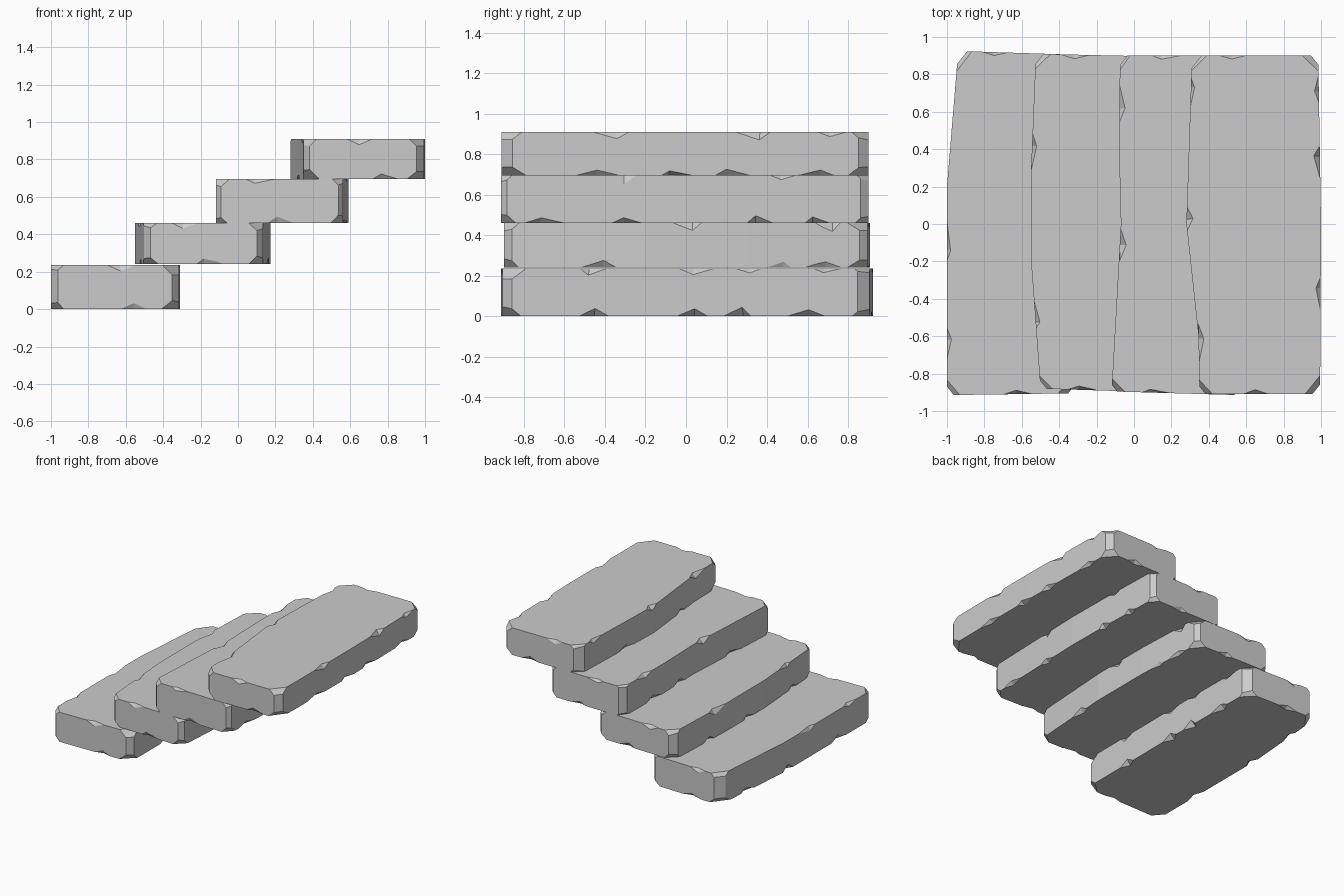
import bpy, bmesh, random
from mathutils import Vector

if "Cube" in bpy.data.objects:
    bpy.data.objects.remove(bpy.data.objects["Cube"])

random.seed(4)
Y0, Y1 = -0.905, 0.9


def edge_x(pts, y):
    """x of a side outline at a given y."""
    for (xa, ya), (xb, yb) in zip(pts, pts[1:]):
        if ya <= y <= yb:
            return xa + (xb - xa) * (y - ya) / (yb - ya)
    return pts[-1][0]


def cut(bm, point, normal):
    """Slice a flat facet off the stone and close the hole."""
    geom = bm.verts[:] + bm.edges[:] + bm.faces[:]
    bmesh.ops.bisect_plane(bm, geom=geom, dist=1e-5, plane_co=point,
                           plane_no=normal.normalized(), clear_outer=True)
    rim = [e for e in bm.edges if e.is_boundary]
    if rim:
        bmesh.ops.edgeloop_fill(bm, edges=rim)


def chip(bm, centre, size):
    """Octahedron cutter that leaves two triangular facets on an edge."""
    c = Vector(centre)
    j = lambda: random.uniform(-0.004, 0.004)
    axes = [Vector((size[0], 0, 0)), Vector((0, size[1], 0)), Vector((0, 0, size[2]))]
    long_axis = max(range(3), key=lambda i: size[i])
    shift = Vector((0, 0, 0))
    shift[long_axis] = random.uniform(-0.45, 0.45) * size[long_axis]
    p = []
    for i, a in enumerate(axes):
        off = Vector() if i == long_axis else shift
        for s in (1, -1):
            p.append(bm.verts.new(c + a * s + off + Vector((j(), j(), j()))))
    for x in (0, 1):
        for y in (2, 3):
            for z in (4, 5):
                bm.faces.new((p[x], p[y], p[z]))


def make_object(name, bm):
    bmesh.ops.recalc_face_normals(bm, faces=bm.faces[:])
    me = bpy.data.meshes.new(name)
    bm.to_mesh(me)
    bm.free()
    ob = bpy.data.objects.new(name, me)
    bpy.context.collection.objects.link(ob)
    return ob


def slab(name, z0, z1, left, right, corner, chips):
    # Block extruded from its plan outline
    bm = bmesh.new()
    ring = [bm.verts.new((x, y, z0)) for x, y in right + left[::-1]]
    f = bm.faces.new(ring)
    up = bmesh.ops.extrude_face_region(bm, geom=[f])["geom"]
    bmesh.ops.translate(bm, vec=(0, 0, z1 - z0),
                        verts=[v for v in up if isinstance(v, bmesh.types.BMVert)])
    bmesh.ops.recalc_face_normals(bm, faces=bm.faces[:])

    # Broken corners: one vertical facet plus top and bottom facets
    for pts, sx in ((left, -1), (right, 1)):
        for (x, y), sy in ((pts[0], -1), (pts[-1], 1)):
            d = corner * random.uniform(0.7, 1.2)
            cut(bm, Vector((x - sx * d, y, 0)), Vector((sx, sy * 0.8, 0)))
            for z, sz in ((z0, -1), (z1, 1)):
                d2 = corner * random.uniform(1.5, 2.1)
                cut(bm, Vector((x - sx * d2, y, z)),
                    Vector((sx, sy * random.uniform(0.7, 1.1), sz * random.uniform(0.9, 1.3))))
    ob = make_object(name, bm)

    # Chips along the long edges and the two ends
    cb = bmesh.new()
    for pts, z, s, ys in ((right, z1, 1, chips[0]), (right, z0, -1, chips[1]),
                          (left, z1, 1, chips[2]), (left, z0, -1, chips[3])):
        side = 1 if pts is right else -1
        for y in ys:
            chip(cb, (edge_x(pts, y) + side * 0.003, y, z + s * 0.003),
                 (random.uniform(0.025, 0.042), random.uniform(0.07, 0.12),
                  random.uniform(0.028, 0.045)))
    for i, sy in ((0, -1), (-1, 1)):
        a, b = Vector(left[i]), Vector(right[i])
        for z, s, t in ((z1, 1, random.uniform(0.3, 0.55)), (z0, -1, random.uniform(0.4, 0.7))):
            c = a.lerp(b, t)
            chip(cb, (c.x, c.y + sy * 0.003, z + s * 0.003), (0.09, 0.025, 0.035))
    cutter = make_object(name + "_chip_cutter", cb)
    cutter.hide_render = True
    mod = ob.modifiers.new("chips", 'BOOLEAN')
    mod.operation = 'DIFFERENCE'
    mod.solver = 'EXACT'
    mod.object = cutter
    bpy.context.view_layer.objects.active = ob
    bpy.ops.object.modifier_apply(modifier=mod.name)
    bpy.data.objects.remove(cutter)


# Four stone steps, lowest first
slab("step_1", 0.0, 0.235,
     [(-1.0, -0.915), (-1.0, 0.2), (-0.94, 0.925)],
     [(-0.315, -0.905), (-0.31, 0.1), (-0.315, 0.905)], 0.045,
     [(-0.45, 0.05, 0.3, 0.7), (-0.45, 0.03, 0.25, 0.6), (-0.1, -0.65), (-0.5, 0.15, 0.6)])
slab("step_2", 0.24, 0.46,
     [(-0.50, -0.88), (-0.55, -0.2), (-0.55, 0.3), (-0.525, 0.91)],
     [(0.13, -0.90), (0.175, -0.2), (0.175, 0.3), (0.15, 0.895)], 0.04,
     [(0.0, 0.7), (-0.45, 0.45, 0.68), (0.4, -0.5), (-0.6, 0.0, 0.5)])
slab("step_3", 0.46, 0.695,
     [(-0.12, -0.895), (-0.07, 0.0), (-0.08, 0.4), (-0.075, 0.9)],
     [(0.56, -0.915), (0.59, 0.0), (0.585, 0.4), (0.57, 0.9)], 0.035,
     [(-0.3, 0.47), (-0.7, -0.3, 0.37, 0.65), (0.65, -0.1), (-0.45, 0.2, 0.5)])
slab("step_4", 0.695, 0.91,
     [(0.35, -0.91), (0.345, -0.6), (0.28, 0.0), (0.31, 0.9)],
     [(0.995, -0.91), (1.0, 0.0), (0.985, 0.9)], 0.045,
     [(-0.38, 0.33, 0.72), (-0.45, -0.05, 0.25, 0.65), (0.7, 0.03, -0.65), (-0.4, 0.35)])
